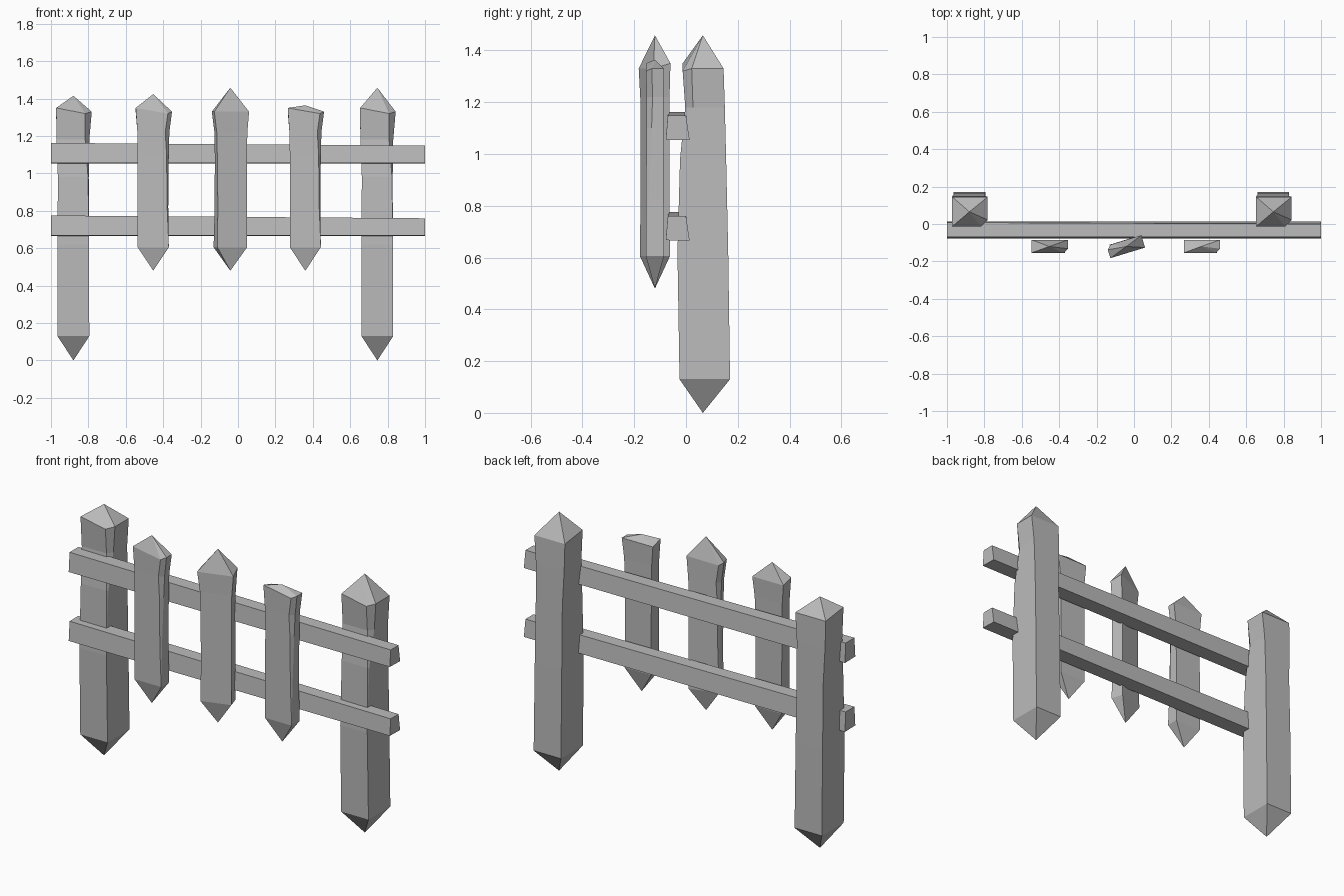
import bpy, bmesh, math
from mathutils import Matrix, Vector

cube = bpy.data.objects.get("Cube")
if cube:
    bpy.data.objects.remove(cube)

wood = bpy.data.materials.new("grey_wood")
wood.use_nodes = True
GREY = (0.5, 0.5, 0.5, 1)
wood.diffuse_color = GREY
wood.node_tree.nodes["Principled BSDF"].inputs["Base Color"].default_value = GREY


def finish(name, bm):
    bmesh.ops.remove_doubles(bm, verts=bm.verts, dist=0.0005)
    bmesh.ops.recalc_face_normals(bm, faces=bm.faces)
    mesh = bpy.data.meshes.new(name)
    bm.to_mesh(mesh)
    bm.free()
    mesh.materials.append(wood)
    obj = bpy.data.objects.new(name, mesh)
    bpy.context.collection.objects.link(obj)
    return obj


def stake(name, sections, low, high, place, turn=0):
    """Pointed stake; a section is z, x0, x1, y0, y1, chip in x, chip in y."""
    bm = bmesh.new()
    rings = []
    for i, (z, x0, x1, y0, y1, cx, cy) in enumerate(sections):
        slope = 0.02 if i == len(sections) - 1 else 0
        pts = [(x0, y0, z + slope), (x1 - cx, y0, z - slope / 2),
               (x1, y0 + cy, z), (x1, y1, z), (x0, y1, z)]
        rings.append([bm.verts.new(p) for p in pts])
    for a, b in zip(rings, rings[1:]):
        for i in range(5):
            j = (i + 1) % 5
            bm.faces.new((a[i], a[j], b[j], b[i]))
    for ring, tip in ((rings[0], low), (rings[-1], high)):
        point = bm.verts.new(tip)
        for i in range(5):
            bm.faces.new((ring[i], ring[(i + 1) % 5], point))
    bm.transform(Matrix.Translation(Vector(place)) @ Matrix.Rotation(math.radians(turn), 4, "Z"))
    return finish(name, bm)


# Tall posts, chipped on the front left corner near the head
post = [
    (0.13, -0.085, 0.085, -0.09, 0.105, 0, 0),
    (0.62, -0.085, 0.083, -0.098, 0.098, 0, 0),
    (0.98, -0.083, 0.082, -0.088, 0.09, 0.004, 0.01),
    (1.18, -0.091, 0.085, -0.068, 0.085, 0.022, 0.03),
    (1.33, -0.092, 0.098, -0.078, 0.08, 0.035, 0.035),
]
for side, x, peak in (("right", -0.88, 1.415), ("left", 0.745, 1.458)):
    stake(side + "_post", post, (0, 0, 0), (0, 0, peak), (x, 0.065, 0))

# Short pickets; the middle one is turned round and set askew
picket = [
    (0.605, -0.083, 0.083, -0.035, 0.035, 0, 0),
    (0.82, -0.083, 0.08, -0.034, 0.034, 0.006, 0.01),
    (1.1, -0.083, 0.083, -0.033, 0.033, 0.012, 0.02),
    (1.22, -0.085, 0.086, -0.033, 0.033, 0.022, 0.024),
    (1.33, -0.094, 0.1, -0.034, 0.035, 0.022, 0.022),
]
for name, x, peak, turn in (("right", -0.453, 1.424, 0), ("middle", -0.041, 1.458, 197),
                            ("left", 0.36, 1.364, 0)):
    stake(name + "_picket", picket, (0, 0, 0.48), (0, 0, peak), (x, -0.12, 0), turn)

# Rails, narrower on top and dipping slightly at the left end
for name, z in (("upper", 1.055), ("lower", 0.667)):
    bm = bmesh.new()
    ends = []
    for x, top, back in ((-1, 0.108, 0.008), (1, 0.093, 0)):
        ends.append([bm.verts.new(p) for p in (
            (x, -0.078, z), (x, 0.014, z - 0.002), (x, back, z + top), (x, -0.07, z + top))])
    for i in range(4):
        j = (i + 1) % 4
        bm.faces.new((ends[0][i], ends[0][j], ends[1][j], ends[1][i]))
    for end in ends:
        bm.faces.new(end)
    finish(name + "_rail", bm)
